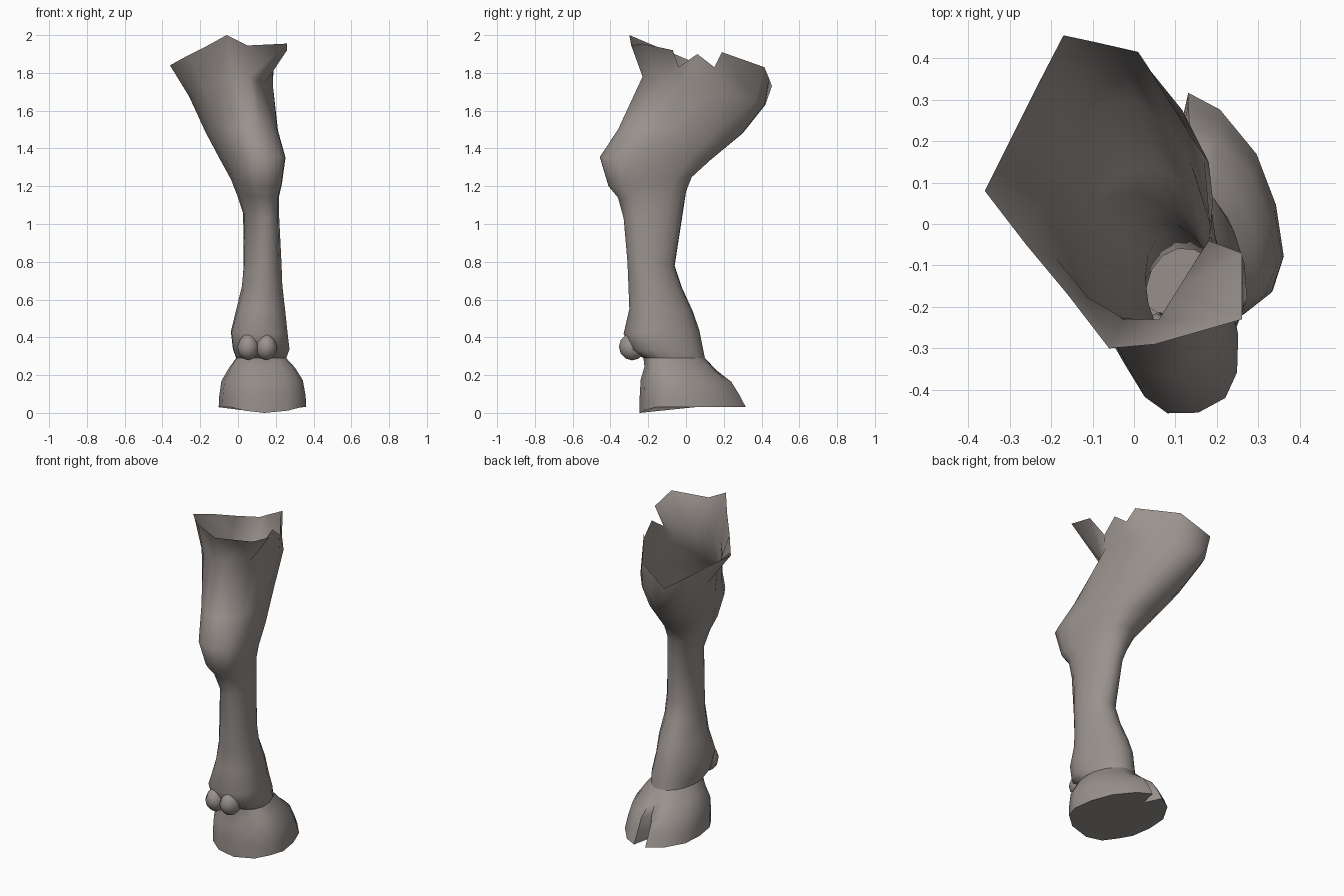
import bpy, bmesh, math
from mathutils import Vector

N = 16  # points per cross-section

hide = bpy.data.materials.new("warm grey hide")
hide.diffuse_color = (0.32, 0.288, 0.27, 1)


def ring(s, power=1.0, taper=0.0, cleft=0.0):
    """Oval section from back point, front point and half width.
    taper narrows the front, cleft splits it into two toes."""
    back, front, w = Vector(s[0:3]), Vector(s[3:6]), s[6]
    mid, fwd = (back + front) / 2, (front - back) / 2
    side = Vector((fwd.y, -fwd.x, 0)).normalized() * w
    pts = []
    for k in range(N):
        a, r, p = 2 * math.pi * k / N, 1.0, power
        if cleft and 2 <= k <= 6:           # toes move toward the cleft
            a = math.pi / 2 + (k - 4) * (0.18 if abs(k - 4) == 1 else 0.3)
            r, p = 1.05, 1.0
            if k == 4:
                r = 1 - cleft
        c, q = math.cos(a), math.sin(a)
        c = math.copysign(abs(c) ** p, c) if abs(c) > 1e-6 else 0
        q = math.copysign(abs(q) ** p, q) if abs(q) > 1e-6 else 0
        t = taper * (0.15 if cleft and c < 0 else 1)   # inner toe stays broad
        pts.append(mid + side * c * r * (1 - t * q) + fwd * q * r)
    return pts


def finish(name, bm):
    me = bpy.data.meshes.new(name)
    bm.normal_update()
    bm.to_mesh(me)
    bm.free()
    ob = bpy.data.objects.new(name, me)
    bpy.context.collection.objects.link(ob)
    me.materials.append(hide)
    bpy.ops.object.select_all(action='DESELECT')
    ob.select_set(True)
    bpy.context.view_layer.objects.active = ob
    bpy.ops.object.shade_smooth_by_angle(angle=math.radians(60))
    return ob


def loft(name, rings, cap_bottom=False):
    """Skin rings listed from bottom to top."""
    bm = bmesh.new()
    vs = [[bm.verts.new(p) for p in r] for r in rings]
    for lo, hi in zip(vs, vs[1:]):
        for k in range(N):
            j = (k + 1) % N
            bm.faces.new((lo[k], lo[j], hi[j], hi[k]))
    if cap_bottom:
        bm.faces.new(vs[0][::-1])
    return finish(name, bm)


# Leg: (back point, front point, half width), squareness, front taper
ankle = ring((0.13, -0.225, 0.29, 0.11, 0.10, 0.29, 0.13), 0.9, 0.2)
leg_sections = [
    ((0.13, -0.30, 0.335, 0.11, 0.09, 0.34, 0.147), 0.9, 0.2),
    ((0.12, -0.33, 0.42, 0.10, 0.07, 0.44, 0.148), 0.95, 0.2),
    ((0.135, -0.30, 0.55, 0.10, 0.035, 0.54, 0.128), 0.97, 0.15),
    ((0.15, -0.305, 0.68, 0.10, -0.02, 0.66, 0.106), 1.0, 0.1),
    ((0.155, -0.31, 0.80, 0.105, -0.06, 0.78, 0.1), 1.0, 0.0),
    ((0.16, -0.33, 1.03, 0.085, -0.015, 1.07, 0.09), 1.0, 0.0),
    ((0.15, -0.36, 1.14, 0.06, 0.00, 1.17, 0.104), 0.9, 0.0),
    ((0.15, -0.41, 1.20, 0.045, 0.03, 1.25, 0.12), 0.76, 0.0),
    ((0.155, -0.455, 1.355, 0.0, 0.13, 1.34, 0.15), 0.76, 0.0),
    ((0.11, -0.36, 1.50, -0.07, 0.30, 1.48, 0.17), 0.88, 0.0),
]
# Mouth of the leg, its back right wall cut off flat
mouth = ring((0.06, -0.23, 1.78, -0.13, 0.42, 1.63, 0.212))
corner = Vector((0.185, -0.03, 1.73))
for i in (13, 14, 15):
    mouth[i] = mouth[12].lerp(corner, (i - 12) / 3)
# Ragged open rim, counter-clockwise from the right side
rim = [
    (0.19, 0.06, 1.90), (0.18, 0.15, 1.83), (0.15, 0.19, 1.91), (0.01, 0.415, 1.83),
    (-0.10, 0.44, 1.77), (-0.17, 0.455, 1.73), (-0.24, 0.32, 1.77), (-0.30, 0.20, 1.81),
    (-0.36, 0.08, 1.84), (-0.26, -0.05, 1.895), (-0.16, -0.17, 1.945), (-0.06, -0.30, 2.0),
    (0.05, -0.29, 1.945), (0.26, -0.23, 1.955), (0.26, -0.07, 1.92), (0.18, -0.04, 1.83),
]
loft("leg", [ankle] + [ring(*s) for s in leg_sections] + [mouth, [Vector(p) for p in rim]])

# Cloven hoof: section and cleft depth
hoof_sections = [
    ((0.14, -0.245, 0.0, 0.10, 0.305, 0.03, 0.223), 0.35),
    ((0.14, -0.245, 0.09, 0.10, 0.275, 0.09, 0.22), 0.32),
    ((0.135, -0.24, 0.175, 0.105, 0.23, 0.165, 0.208), 0.22),
    ((0.13, -0.22, 0.245, 0.11, 0.155, 0.225, 0.17), 0.10),
]
hoof = [ring(s, 0.82, 0.25, c) for s, c in hoof_sections]
for p in hoof[0]:                           # flat sole, only the heel touches z = 0
    p.z = 0.03 if p.y > -0.2 else (0.0 if p.y < -0.24 else 0.012)
loft("hoof", hoof + [ankle], True)

# Pair of dewclaws behind the ankle
for name, x in (("dewclaw_inner", 0.054), ("dewclaw_outer", 0.15)):
    bm = bmesh.new()
    bmesh.ops.create_uvsphere(bm, u_segments=10, v_segments=6, radius=1)
    for v in bm.verts:
        t = 1 - 0.25 * max(v.co.z, 0)
        v.co = Vector((x + v.co.x * 0.06 * t, -0.285 + v.co.y * 0.07, 0.35 + v.co.z * 0.072))
    finish(name, bm)
